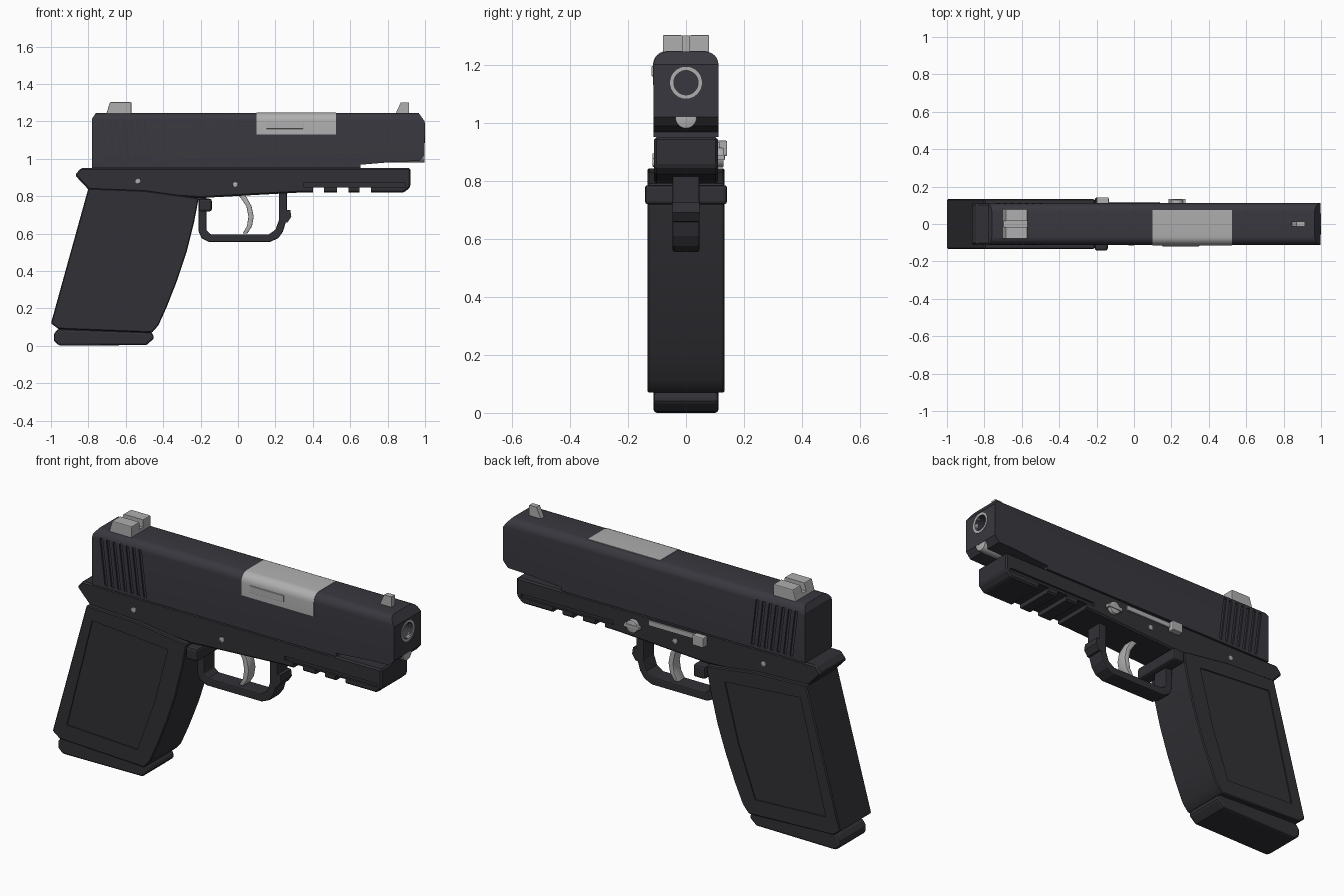
import bpy, bmesh, math
from mathutils import Vector, Matrix

cube = bpy.data.objects.get("Cube")
if cube:
    bpy.data.objects.remove(cube, do_unlink=True)


def material(name, rgb):
    m = bpy.data.materials.new(name)
    m.use_nodes = True
    m.diffuse_color = (*rgb, 1)
    m.node_tree.nodes["Principled BSDF"].inputs["Base Color"].default_value = (*rgb, 1)
    return m


SLIDE = material("slide black", (0.040, 0.039, 0.049))
FRAME = material("frame charcoal", (0.031, 0.030, 0.036))
STEEL = material("bare steel", (0.43, 0.43, 0.43))


def activate(ob):
    bpy.ops.object.select_all(action="DESELECT")
    ob.select_set(True)
    bpy.context.view_layer.objects.active = ob


def apply(ob, mod):
    activate(ob)
    bpy.ops.object.modifier_apply(modifier=mod.name)


def finish(bm, name, mat, bevel=0, segments=2):
    bmesh.ops.recalc_face_normals(bm, faces=bm.faces)
    mesh = bpy.data.meshes.new(name)
    bm.to_mesh(mesh)
    bm.free()
    ob = bpy.data.objects.new(name, mesh)
    bpy.context.collection.objects.link(ob)
    mesh.materials.append(mat)
    if bevel:
        mod = ob.modifiers.new("bevel", "BEVEL")
        mod.width, mod.segments, mod.angle_limit = bevel, segments, math.radians(40)
        apply(ob, mod)
    return ob


def prism(name, outlines, lo, hi, mat, axis="y", bevel=0, segments=2):
    """Extrude outlines: (x, z) along y, or (y, z) along x."""
    bm = bmesh.new()
    for pts in outlines:
        if axis == "y":
            vs = [bm.verts.new((a, lo, b)) for a, b in pts]
            step = Vector((0, hi - lo, 0))
        else:
            vs = [bm.verts.new((lo, a, b)) for a, b in pts]
            step = Vector((hi - lo, 0, 0))
        out = bmesh.ops.extrude_face_region(bm, geom=[bm.faces.new(vs)], use_keep_orig=True)
        moved = [g for g in out["geom"] if isinstance(g, bmesh.types.BMVert)]
        bmesh.ops.translate(bm, verts=moved, vec=step)
    return finish(bm, name, mat, bevel, segments)


def rect(x0, x1, z0, z1):
    return [(x0, z0), (x1, z0), (x1, z1), (x0, z1)]


def box(name, x, y, z, mat, bevel=0):
    return prism(name, [rect(*x, *z)], *y, mat, bevel=bevel)


def rod(name, axis, centre, radius, length, mat, bevel=0):
    bm = bmesh.new()
    turn = Matrix.Rotation(math.pi / 2, 4, "Y" if axis == "x" else "X")
    bmesh.ops.create_cone(bm, cap_ends=True, segments=32, radius1=radius, radius2=radius,
                          depth=length, matrix=Matrix.Translation(centre) @ turn)
    return finish(bm, name, mat, bevel)


def boolean(ob, cutter, operation="DIFFERENCE"):
    mod = ob.modifiers.new("cut", "BOOLEAN")
    mod.operation, mod.solver, mod.object = operation, "EXACT", cutter
    apply(ob, mod)
    bpy.data.objects.remove(cutter, do_unlink=True)


def smooth(ob):
    activate(ob)
    bpy.ops.object.shade_smooth_by_angle(angle=math.radians(32))


def arc(cy, cz, r, start, end, n=6):
    return [(cy + r * math.cos(math.radians(start + (end - start) * i / n)),
             cz + r * math.sin(math.radians(start + (end - start) * i / n))) for i in range(n + 1)]


# Slide: rounded cross-section trimmed to the side outline
W = 0.112
section = [(-W, 0.93), (W, 0.93)] + arc(W - 0.045, 1.2, 0.045, 0, 90) + arc(0.045 - W, 1.2, 0.045, 90, 180)
slide = prism("slide", [section], -0.9, 1.1, SLIDE, axis="x")
side = [(-0.78, 0.95), (0.655, 0.95), (0.655, 0.968), (0.86, 0.985), (0.97, 0.988), (0.998, 1.02),
        (0.998, 1.2), (0.955, 1.26), (-0.75, 1.26), (-0.78, 1.215)]
boolean(slide, prism("slide_trim", [side], -0.3, 0.3, SLIDE), "INTERSECT")
grooves = []
for i in range(7):
    x = -0.735 + i * 0.038
    grooves.append([(x, 1.21), (x + 0.03, 0.965), (x + 0.046, 0.965), (x + 0.016, 1.21)])
for s in (-1, 1):
    lo, hi = sorted((s * (W - 0.008), s * 0.2))
    boolean(slide, prism("groove_cutter", grooves, lo, hi, SLIDE))
boolean(slide, rod("bore_cutter", "x", (0.95, 0, 1.138), 0.042, 0.3, SLIDE))
smooth(slide)

# Ejection port cover wrapping over the top right edge
R = 0.047
outer = [(-W - 0.002, 1.13)] + arc(0.045 - W, 1.2, R, 180, 90) + [(0.075, 1.247)]
inner = [(0.075, 1.22), (-0.08, 1.22), (-0.09, 1.13)]
smooth(prism("ejection_port", [outer + inner], 0.10, 0.525, STEEL, axis="x"))
box("extractor", (0.15, 0.35), (-0.119, -0.11), (1.16, 1.195), STEEL, 0.002)

# Muzzle ring and recoil guide rod
ring = rod("muzzle_ring", "x", (0.99, 0, 1.138), 0.055, 0.02, STEEL)
boolean(ring, rod("ring_cutter", "x", (0.99, 0, 1.138), 0.042, 0.1, STEEL))
smooth(ring)
smooth(rod("guide_rod", "x", (0.82, 0, 1.017), 0.037, 0.355, STEEL, 0.004))

# Sights
rear = prism("rear_sight", [[(-0.705, 1.235), (-0.685, 1.302), (-0.57, 1.302), (-0.57, 1.235)]],
             -0.08, 0.08, STEEL, bevel=0.004)
boolean(rear, box("notch_cutter", (-0.8, -0.5), (-0.016, 0.016), (1.262, 1.4), STEEL))
prism("front_sight", [[(0.84, 1.235), (0.87, 1.3), (0.913, 1.3), (0.913, 1.235)]], -0.014, 0.014, STEEL)

# Frame with beavertail and accessory rail
outline = [(-0.872, 0.912), (-0.84, 0.95), (0.922, 0.95), (0.922, 0.85), (0.89, 0.82), (0.35, 0.82),
           (0.2, 0.812), (-0.2, 0.79), (-0.79, 0.825)]
frame = prism("frame", [outline], -0.11, 0.11, FRAME, bevel=0.008, segments=1)
notches = [rect(a, b, 0.7, 0.845) for a, b in ((0.40, 0.46), (0.53, 0.59), (0.65, 0.71))]
boolean(frame, prism("notch_cutter", notches, -0.2, 0.2, FRAME))
for s in (-1, 1):
    lo, hi = sorted((s * 0.098, s * 0.2))
    boolean(frame, box("rail_cutter", (0.35, 0.895), (lo, hi), (0.85, 0.87), FRAME))

# Grip with recessed side panels
front_curve = [(-0.21, 0.79), (-0.235, 0.66), (-0.275, 0.5), (-0.325, 0.35), (-0.38, 0.21), (-0.425, 0.11), (-0.46, 0.07)]
grip = prism("grip", [[(-0.8, 0.842), (-0.5, 0.83)] + front_curve + [(-0.96, 0.09), (-1.0, 0.12)]],
             -0.133, 0.133, FRAME, bevel=0.005, segments=1)
panel = [(-0.765, 0.77), (-0.32, 0.735), (-0.4, 0.43), (-0.5, 0.155), (-0.915, 0.175)]
for s in (-1, 1):
    lo, hi = sorted((s * 0.127, s * 0.2))
    boolean(grip, prism("panel_cutter", [panel], lo, hi, FRAME))
smooth(grip)
base = [(-0.985, 0.06), (-0.965, 0.09), (-0.46, 0.072), (-0.447, 0.04), (-0.49, 0.004), (-0.955, 0), (-0.985, 0.025)]
prism("magazine_base", [base], -0.112, 0.112, FRAME, bevel=0.012)

# Trigger guard, guard hook and magazine release
guard = [(-0.21, 0.82), (-0.21, 0.61), (-0.195, 0.575), (-0.155, 0.555), (0.17, 0.555), (0.215, 0.575),
         (0.24, 0.61), (0.262, 0.68), (0.262, 0.83), (0.218, 0.83), (0.218, 0.67), (0.2, 0.62), (0.165, 0.596),
         (-0.145, 0.596), (-0.168, 0.615), (-0.168, 0.82)]
prism("trigger_guard", [guard], -0.046, 0.046, FRAME, bevel=0.006)
prism("guard_hook", [[(0.24, 0.655), (0.265, 0.66), (0.285, 0.69), (0.28, 0.725), (0.24, 0.725)]],
      -0.046, 0.046, FRAME)
box("magazine_release", (-0.21, -0.14), (-0.142, 0.142), (0.718, 0.786), FRAME, 0.012)

# Curved trigger
blade = [(-0.02, 0.82), (0.015, 0.79), (0.045, 0.745), (0.056, 0.69), (0.048, 0.64), (0.025, 0.6),
         (0.05, 0.6), (0.075, 0.64), (0.084, 0.69), (0.073, 0.745), (0.045, 0.795), (0.03, 0.82)]
smooth(prism("trigger", [blade], -0.03, 0.03, STEEL, bevel=0.004))

# Cross pins
for name, x, z in (("rear_pin", -0.535, 0.88), ("front_pin", -0.015, 0.862)):
    smooth(rod(name, "y", (x, 0, z), 0.014, 0.232, STEEL, 0.003))

# Slide stop and takedown lever on the left side
box("slide_stop_arm", (-0.17, 0.14), (0.1, 0.118), (0.905, 0.932), STEEL, 0.003)
box("slide_stop_tab", (-0.2, -0.135), (0.1, 0.142), (0.885, 0.938), STEEL, 0.005)
smooth(rod("takedown_knob", "y", (0.23, 0.115, 0.88), 0.034, 0.03, STEEL, 0.004))
box("takedown_bar", (0.185, 0.275), (0.11, 0.134), (0.871, 0.889), STEEL, 0.003)
